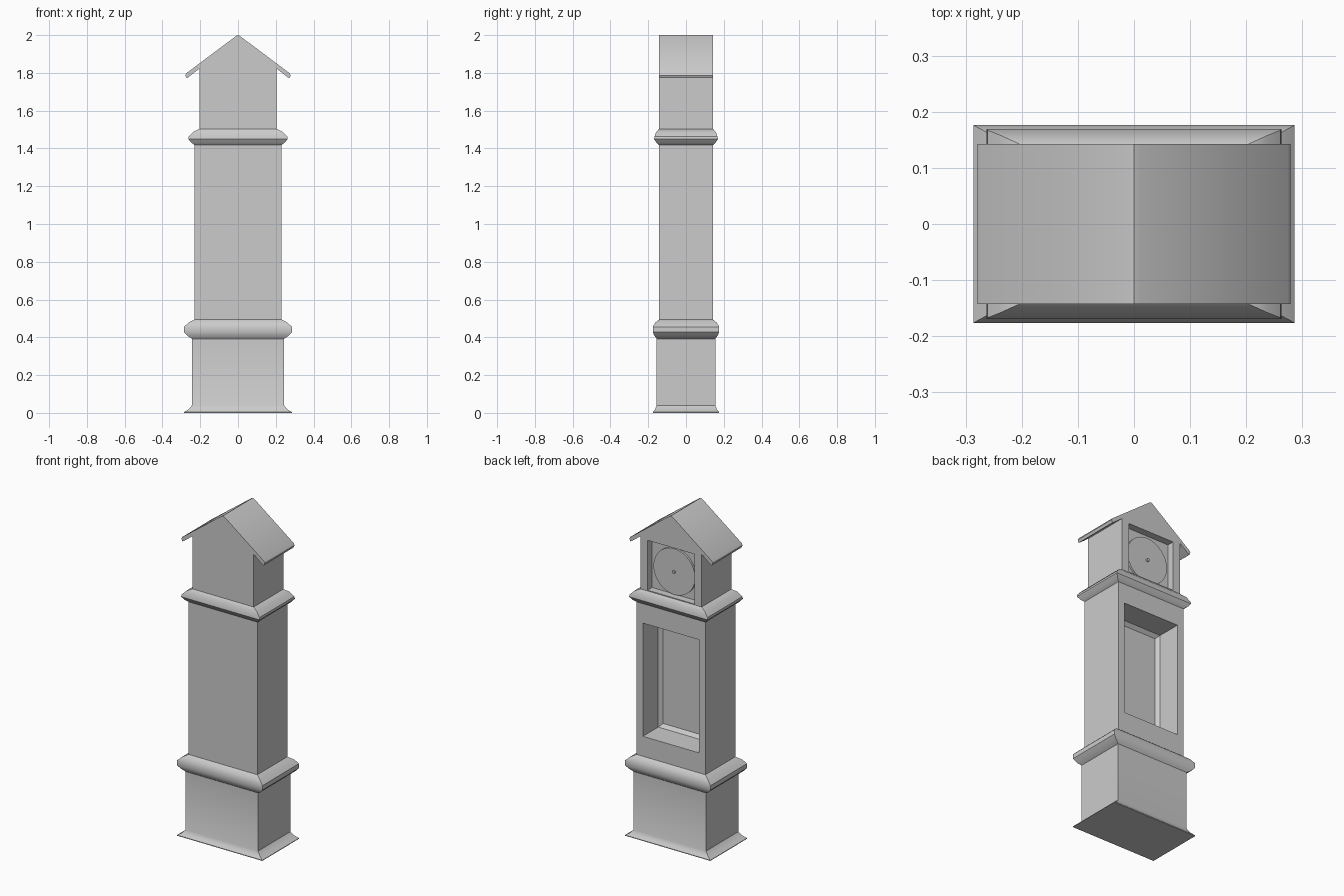
import bpy, bmesh, math

if "Cube" in bpy.data.objects:
    bpy.data.objects.remove(bpy.data.objects["Cube"])


def finish(name, bm):
    bmesh.ops.recalc_face_normals(bm, faces=bm.faces)
    me = bpy.data.meshes.new(name)
    bm.to_mesh(me)
    bm.free()
    ob = bpy.data.objects.new(name, me)
    bpy.context.collection.objects.link(ob)
    return ob


def loft(name, loops):
    """Skin a series of equal-length point loops and cap both ends."""
    bm = bmesh.new()
    rings = [[bm.verts.new(p) for p in loop] for loop in loops]
    n = len(rings[0])
    for a, b in zip(rings, rings[1:]):
        for i in range(n):
            j = (i + 1) % n
            bm.faces.new((a[i], a[j], b[j], b[i]))
    bm.faces.new(rings[0])
    bm.faces.new(rings[-1])
    return finish(name, bm)


def activate(ob):
    bpy.ops.object.select_all(action='DESELECT')
    ob.select_set(True)
    bpy.context.view_layer.objects.active = ob


def cut(ob, cutter):
    mod = ob.modifiers.new("recess", 'BOOLEAN')
    mod.operation = 'DIFFERENCE'
    mod.solver = 'EXACT'
    mod.object = cutter
    activate(ob)
    bpy.ops.object.modifier_apply(modifier=mod.name)
    bpy.data.objects.remove(cutter)


def smooth(ob):
    activate(ob)
    bpy.ops.object.shade_smooth_by_angle(angle=math.radians(30))


def flat_rect(hx, hy, z):
    return [(-hx, -hy, z), (hx, -hy, z), (hx, hy, z), (-hx, hy, z)]


def upright_rect(hx, z0, z1, y):
    return [(-hx, y, z0), (hx, y, z0), (hx, y, z1), (-hx, y, z1)]


# Case: plinth, waist and both mouldings as stacked rectangles (half x, half y, z)
profile = [
    (.286, .176, 0), (.286, .176, .004), (.262, .164, .018), (.243, .155, .04),
    (.243, .155, .392), (.268, .167, .408), (.286, .176, .428), (.286, .176, .455),
    (.262, .163, .478), (.230, .143, .494),
    (.230, .143, 1.418), (.248, .157, 1.431), (.263, .169, 1.450), (.261, .167, 1.463),
    (.238, .158, 1.487), (.205, .143, 1.503)]
case = loft("case", [flat_rect(*p) for p in profile])

# Pendulum window: deep recess with a chamfered back
cut(case, loft("window_cutter", [
    upright_rect(.188, .615, 1.30, .25),
    upright_rect(.188, .615, 1.30, -.003),
    upright_rect(.168, .635, 1.28, -.022)]))
smooth(case)

# Hood with gable roof: half outline mirrored, extruded through the depth
half = [(.205, 1.503), (.205, 1.822), (.263, 1.777), (.272, 1.772), (.279, 1.787),
        (.274, 1.798), (.009, 1.996)]
outline = half + [(0, 2.0)] + [(-x, z) for x, z in reversed(half)]
hood = loft("hood", [[(x, y, z) for x, z in outline] for y in (-.143, .143)])
cut(hood, loft("dial_cutter", [
    upright_rect(.157, 1.508, 1.81, .25),
    upright_rect(.157, 1.508, 1.81, .10)]))
smooth(hood)


# Round dial and its centre pin
def disc(name, r, y0, y1, sides):
    ring = [(r * math.cos(2 * math.pi * i / sides), r * math.sin(2 * math.pi * i / sides))
            for i in range(sides)]
    ob = loft(name, [[(x, y, 1.65 + z) for x, z in ring] for y in (y0, y1)])
    smooth(ob)


disc("dial", .139, .098, .112, 48)
disc("centre_pin", .009, .110, .122, 16)
